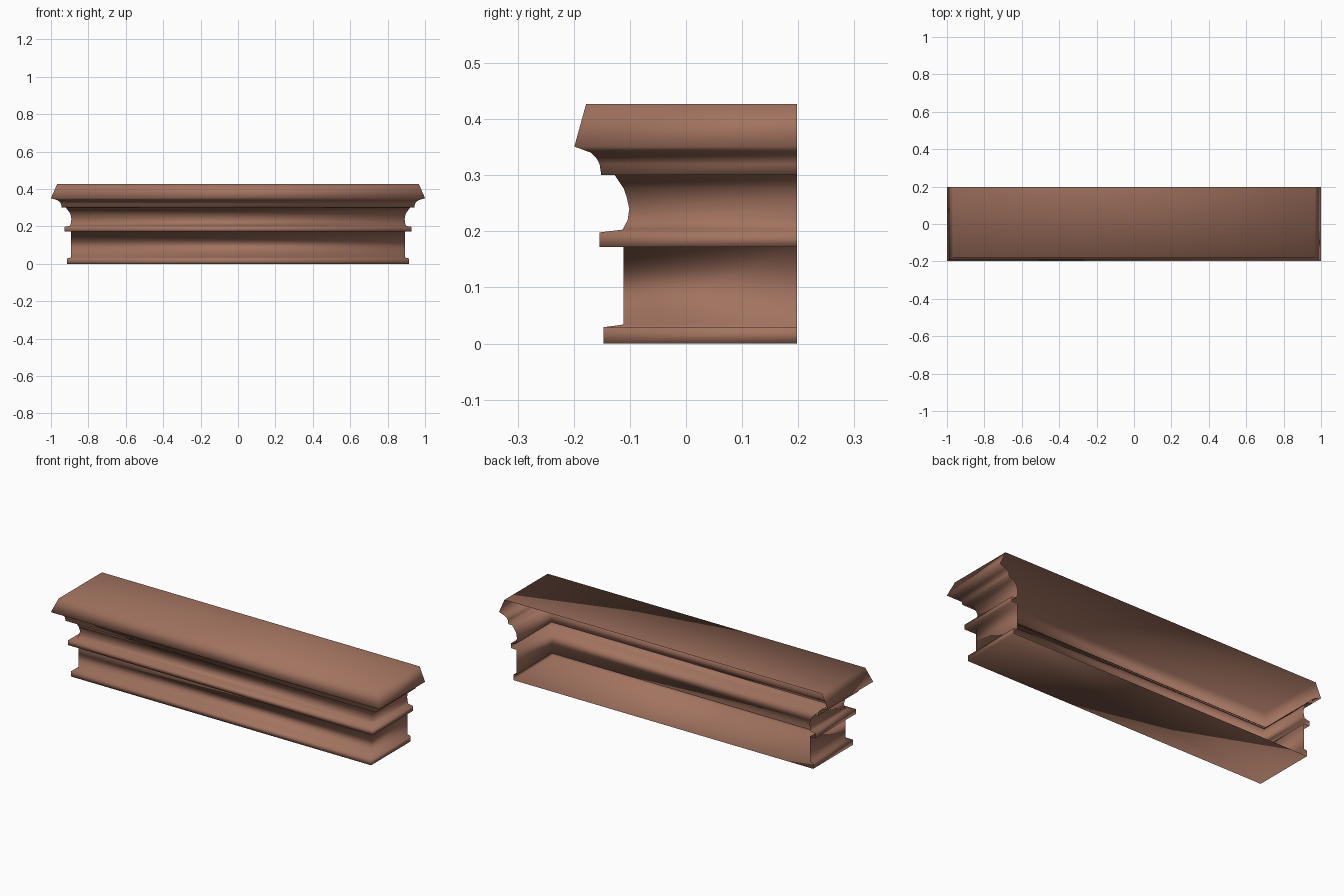
import bpy, bmesh

# Moulding profile, bottom to top: (half width x, front depth y, height z)
PROFILE = [
    (0.913, 0.147, 0.000), (0.913, 0.147, 0.029), (0.893, 0.111, 0.034),
    (0.893, 0.111, 0.172), (0.927, 0.154, 0.172), (0.927, 0.154, 0.198),
    (0.898, 0.113, 0.203), (0.893, 0.104, 0.220), (0.891, 0.101, 0.240),
    (0.895, 0.106, 0.262), (0.902, 0.111, 0.276), (0.920, 0.127, 0.300),
    (0.943, 0.151, 0.300), (0.946, 0.154, 0.320), (0.952, 0.160, 0.331),
    (0.965, 0.169, 0.340), (1.000, 0.199, 0.351), (0.967, 0.178, 0.427),
]
BACK = 0.198

bm = bmesh.new()

# Each level is a U-shaped run: left return, front, right return (open at the back)
rows = []
for x, y, z in PROFILE:
    path = [(-x, BACK), (-x, -y), (x, -y), (x, BACK)]
    rows.append([bm.verts.new((px, py, z)) for px, py in path])

# Moulded walls
for low, high in zip(rows, rows[1:]):
    for i in range(3):
        bm.faces.new((low[i], low[i + 1], high[i + 1], high[i]))

# Top shelf and underside
bm.faces.new(rows[-1])
bm.faces.new(list(reversed(rows[0])))

for f in bm.faces:
    f.smooth = True

mesh = bpy.data.meshes.new("mantel_moulding")
bm.to_mesh(mesh)
bm.free()
ledge = bpy.data.objects.new("mantel_moulding", mesh)
bpy.context.collection.objects.link(ledge)

# Single terracotta brown colour
mat = bpy.data.materials.new("terracotta_brown")
mat.diffuse_color = (0.36, 0.17, 0.115, 1.0)
mesh.materials.append(mat)
